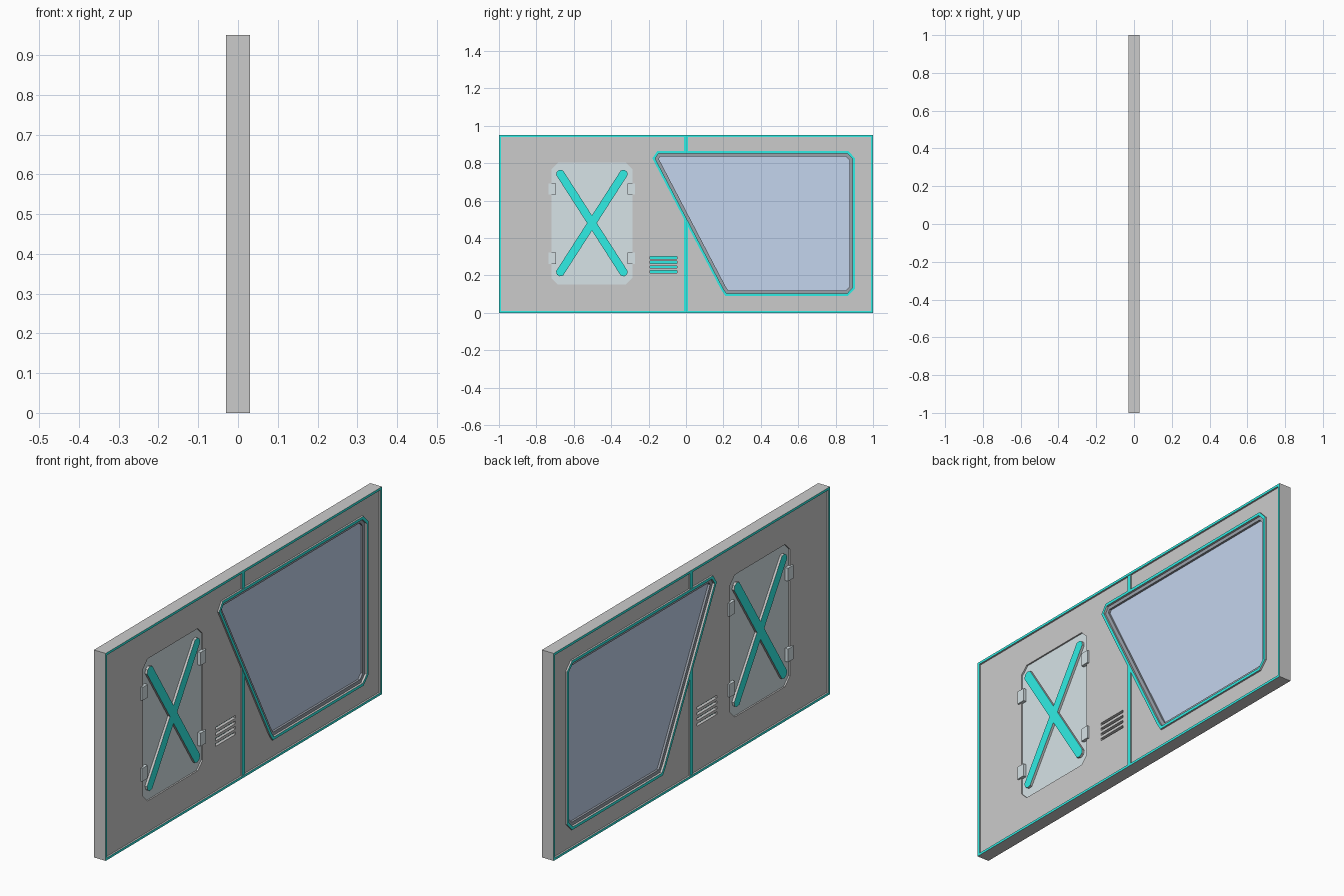
import bpy
from mathutils import Vector, Matrix
from math import pi

if "Cube" in bpy.data.objects:
    bpy.data.objects.remove(bpy.data.objects["Cube"])

# Local XY outlines are stood up so that X -> y, Y -> z, extrusion -> x
STAND = Matrix.Rotation(pi / 2, 4, 'Z') @ Matrix.Rotation(pi / 2, 4, 'X')


def material(name, color):
    m = bpy.data.materials.new(name)
    m.diffuse_color = (*color, 1)
    m.use_nodes = True
    m.node_tree.nodes["Principled BSDF"].inputs["Base Color"].default_value = m.diffuse_color
    return m


TEAL = material("teal", (0.03, 0.85, 0.78))
DARK = material("dark_grey", (0.33, 0.36, 0.41))
GLASS = material("glass", (0.55, 0.66, 0.85))
PALE = material("pale_blue_grey", (0.68, 0.77, 0.80))


def plate(name, outlines, half, mat=None, grey_sides=False):
    """Extrude closed outlines (the inner ones are holes) to +-half in x."""
    cu = bpy.data.curves.new(name, 'CURVE')
    cu.dimensions, cu.fill_mode, cu.extrude = '2D', 'BOTH', half
    for pts in outlines:
        s = cu.splines.new('POLY')
        s.points.add(len(pts) - 1)
        for p, (u, v) in zip(s.points, pts):
            p.co = (u, v, 0, 1)
        s.use_cyclic_u = True
    tmp = bpy.data.objects.new(name + "_outline", cu)
    bpy.context.collection.objects.link(tmp)
    bpy.context.view_layer.update()
    dg = bpy.context.evaluated_depsgraph_get()
    me = bpy.data.meshes.new_from_object(tmp.evaluated_get(dg))
    bpy.data.objects.remove(tmp)
    me.materials.clear()
    if mat:
        me.materials.append(mat)
    if grey_sides:
        me.materials.append(None)
    for f in me.polygons:
        f.use_smooth = False
        f.material_index = int(grey_sides and abs(f.normal.z) < 0.5)
    me.transform(STAND)
    ob = bpy.data.objects.new(name, me)
    bpy.context.collection.objects.link(ob)
    return ob


def rect(u0, u1, v0, v1, c=0):
    """Counter-clockwise rectangle with optional cut corners."""
    if not c:
        return [(u0, v0), (u1, v0), (u1, v1), (u0, v1)]
    return [(u0 + c, v0), (u1 - c, v0), (u1, v0 + c), (u1, v1 - c),
            (u1 - c, v1), (u0 + c, v1), (u0, v1 - c), (u0, v0 + c)]


def inset(pts, d):
    """Offset a counter-clockwise convex outline inward by d."""
    out, n = [], len(pts)
    for i in range(n):
        a, b, c = (Vector(pts[(i + k) % n]) for k in (-1, 0, 1))
        e1, e2 = (b - a).normalized(), (c - b).normalized()
        n1, n2 = Vector((-e1.y, e1.x)), Vector((-e2.y, e2.x))
        out.append(tuple(b + (n1 + n2) * d / (1 + n1.dot(n2))))
    return out


border = rect(-1, 1, 0, 0.95)
hatch = rect(-0.72, -0.287, 0.152, 0.803, 0.035)
window = [(0.21, 0.09), (0.866, 0.09), (0.903, 0.128), (0.903, 0.828),
          (0.866, 0.866), (-0.153, 0.866), (-0.18, 0.826), (0.187, 0.125)]
slots = [rect(-0.193, -0.048, z - 0.006, z + 0.006)
         for z in (0.22, 0.245, 0.27, 0.295)]

# Wall with openings, and the raised rim around it
plate("wall_panel", [inset(border, 0.01), inset(window, 0.006), hatch] + slots, 0.022)
plate("outer_rim", [border, inset(border, 0.011)], 0.03, TEAL, True)

# Centre seam strips, above and below the window
plate("lower_seam_strip", [[(-0.01, 0.01), (0.01, 0.01), (0.01, 0.463), (-0.01, 0.501)]],
      0.028, TEAL, True)
plate("upper_seam_strip", [rect(-0.01, 0.01, 0.866, 0.94)], 0.028, TEAL, True)

# Window: teal frame, stepped dark frame, recessed pane
plate("window_frame", [window, inset(window, 0.013)], 0.03, TEAL, True)
plate("window_inner_frame", [inset(window, 0.012), inset(window, 0.029)], 0.02, DARK)
plate("window_pane", [inset(window, 0.028)], 0.01, GLASS)

# Hatch recessed in the wall
plate("hatch_door", [hatch], 0.015, PALE)

# Crossed braces on the hatch
centre = Vector((-0.503, 0.48))
for name, sign in (("brace_rising", 1), ("brace_falling", -1)):
    along = Vector((0.18 * sign, 0.28))
    length = along.length
    along.normalize()
    across = Vector((-along.y, along.x))
    bar = rect(-length, length, -0.022, 0.022, 0.013)
    plate(name, [[tuple(centre + along * u + across * v) for u, v in bar]],
          0.026, TEAL, True)

# Four hinges, showing on both faces
for side, y in (("left", -0.716), ("right", -0.293)):
    for level, z in (("lower", 0.292), ("upper", 0.662)):
        plate(f"hinge_{side}_{level}", [rect(y - 0.02, y + 0.02, z - 0.03, z + 0.03)],
              0.03, PALE)

# Backing seen through the vent slots
plate("vent_backing", [rect(-0.2, -0.04, 0.205, 0.31)], 0.008, TEAL)
